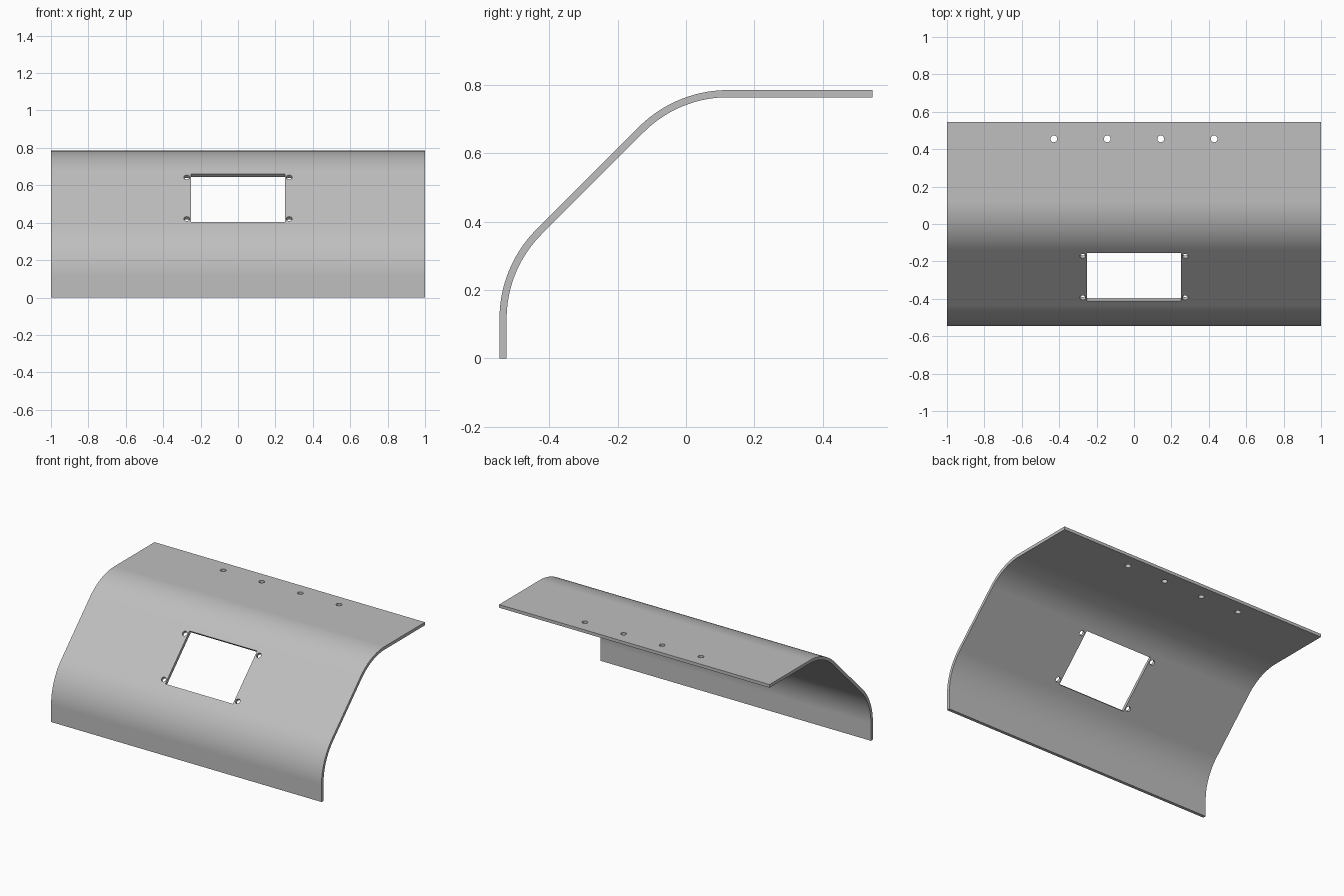
import bpy, bmesh, math
from mathutils import Matrix, Vector

if "Cube" in bpy.data.objects:
    bpy.data.objects.remove(bpy.data.objects["Cube"], do_unlink=True)

BACK, TOP, THICK, RADIUS = 0.546, 0.785, 0.021, 0.37
SLOPE = 0.815                      # sloped outer face: z = y + SLOPE
TILT = math.radians(45)


def make_object(name, bm):
    mesh = bpy.data.meshes.new(name)
    bmesh.ops.recalc_face_normals(bm, faces=bm.faces)
    bm.to_mesh(mesh)
    bm.free()
    obj = bpy.data.objects.new(name, mesh)
    bpy.context.collection.objects.link(obj)
    return obj


def bend(cy, cz, start, radius, steps=20):
    """Points of a 45 degree bend in the y-z plane."""
    angles = [start - TILT * i / steps for i in range(steps + 1)]
    return [(cy + radius * math.cos(a), cz + radius * math.sin(a)) for a in angles]


# Side profile: two concentric bends joined by straight runs
reach = RADIUS * math.tan(TILT / 2)
low_centre = (RADIUS - BACK, SLOPE - BACK - reach)
high_centre = (TOP - SLOPE + reach, TOP - RADIUS)


def skin(offset):
    r = RADIUS - offset
    return ([(offset - BACK, 0)] + bend(*low_centre, math.pi, r)
            + bend(*high_centre, math.pi - TILT, r) + [(BACK, TOP - offset)])


# Bent sheet, extruded across x
bm = bmesh.new()
outline = skin(0) + skin(THICK)[::-1]
face = bm.faces.new([bm.verts.new((-1, y, z)) for y, z in outline])
extruded = bmesh.ops.extrude_face_region(bm, geom=[face])["geom"]
bmesh.ops.translate(bm, vec=(2, 0, 0),
                    verts=[v for v in extruded if isinstance(v, bmesh.types.BMVert)])
panel = make_object("bent_panel", bm)

# Cutters for the window, its four screw holes and the row of mounting holes
bm = bmesh.new()
on_slope = Matrix.Translation((0, -0.283, SLOPE - 0.283)) @ Matrix.Rotation(TILT, 4, "X")


def drill(matrix, radius):
    bmesh.ops.create_cone(bm, cap_ends=True, segments=32, radius1=radius,
                          radius2=radius, depth=0.12, matrix=matrix)


bmesh.ops.create_cube(bm, size=1, matrix=on_slope @ Matrix.Diagonal((0.5, 0.362, 0.12, 1)))
for x in (-0.274, 0.274):
    for s in (-0.157, 0.157):
        drill(on_slope @ Matrix.Translation((x, s, 0)), 0.016)
for i in range(4):
    drill(Matrix.Translation(((i - 1.5) * 2 / 7, 0.455, TOP)), 0.018)
cutter = make_object("hole_cutter", bm)
cutter.hide_render = True

# Cut the openings
cut = panel.modifiers.new("openings", "BOOLEAN")
cut.object, cut.operation, cut.solver = cutter, "DIFFERENCE", "EXACT"
for o in bpy.context.selected_objects:
    o.select_set(False)
bpy.context.view_layer.objects.active = panel
panel.select_set(True)
bpy.ops.object.modifier_apply(modifier=cut.name)
bpy.data.objects.remove(cutter, do_unlink=True)

# Smooth bends, sharp edges
bpy.ops.object.shade_smooth_by_angle(angle=math.radians(30))
weighted = panel.modifiers.new("even_shading", "WEIGHTED_NORMAL")
weighted.keep_sharp = True

# Plain grey sheet
grey = bpy.data.materials.new("light_grey")
grey.use_nodes = True
colour = (0.52, 0.52, 0.52, 1)
grey.diffuse_color = colour
grey.node_tree.nodes["Principled BSDF"].inputs["Base Color"].default_value = colour
panel.data.materials.clear()
panel.data.materials.append(grey)
